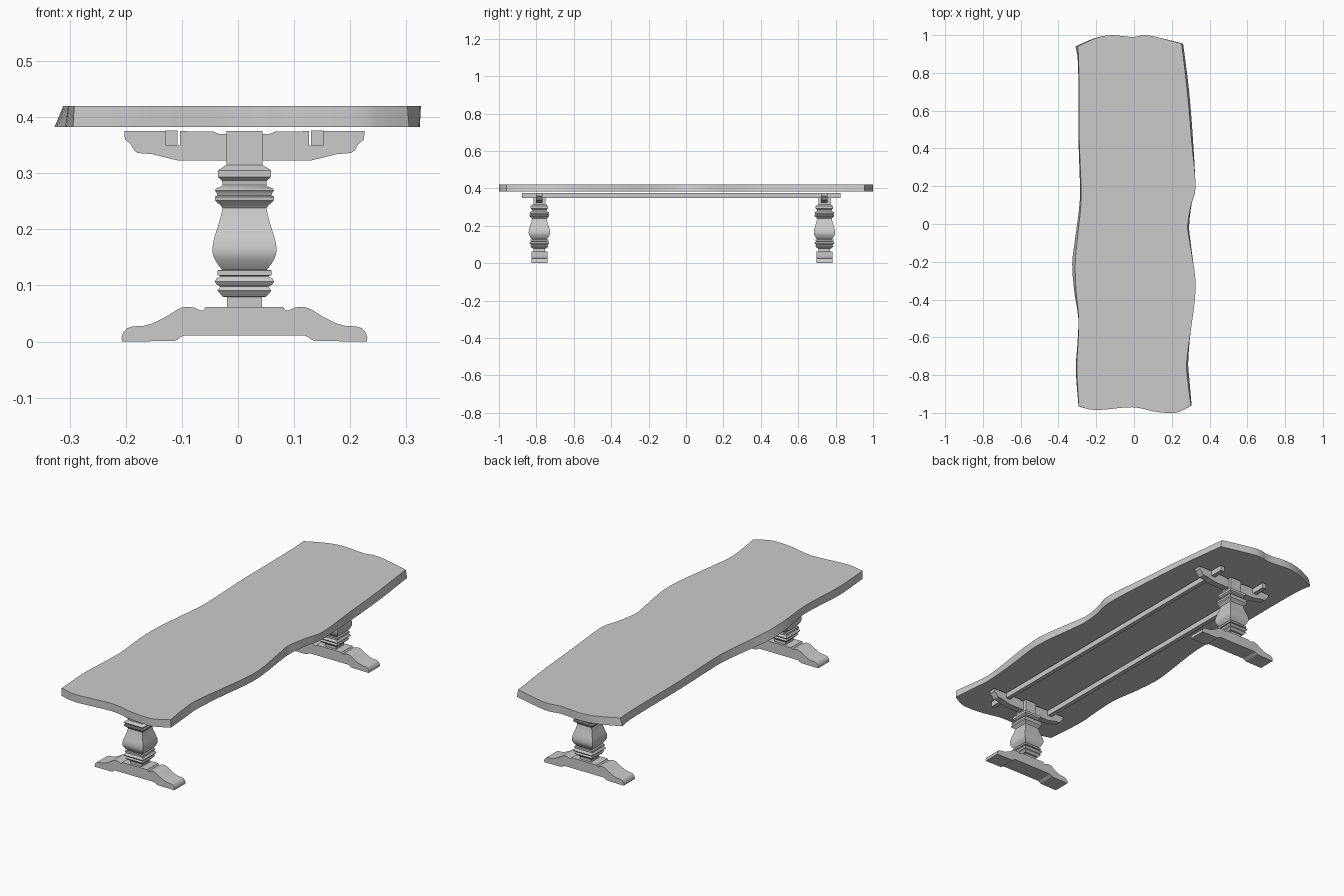
import bpy, bmesh

CX = 0.0115                # centre line of the trestles
TRESTLES = (-0.784, 0.74)  # y position of each trestle


def finish(bm, name, angle=None):
    bmesh.ops.recalc_face_normals(bm, faces=bm.faces)
    me = bpy.data.meshes.new(name)
    bm.to_mesh(me)
    bm.free()
    ob = bpy.data.objects.new(name, me)
    bpy.context.collection.objects.link(ob)
    if angle:
        bpy.ops.object.select_all(action='DESELECT')
        ob.select_set(True)
        bpy.context.view_layer.objects.active = ob
        bpy.ops.object.shade_smooth_by_angle(angle=angle)
    return ob


def loft(name, rings, angle=None):
    """Skin a stack of closed rings and cap both ends."""
    bm = bmesh.new()
    vs = [[bm.verts.new(p) for p in r] for r in rings]
    n = len(vs[0])
    for a, b in zip(vs, vs[1:]):
        for i in range(n):
            j = (i + 1) % n
            bm.faces.new((a[i], a[j], b[j], b[i]))
    bm.faces.new(vs[0])
    bm.faces.new(vs[-1])
    return finish(bm, name, angle)


def spline(pts, steps):
    """Catmull-Rom through pts, without the last point."""
    out = []
    for i in range(len(pts) - 1):
        p0, p1, p2 = pts[max(i - 1, 0)], pts[i], pts[i + 1]
        p3 = pts[min(i + 2, len(pts) - 1)]
        for s in range(steps):
            t = s / steps
            out.append(tuple(0.5 * (2 * b + (c - a) * t + (2 * a - 5 * b + 4 * c - d) * t * t
                                    + (3 * b - a - 3 * c + d) * t ** 3)
                             for a, b, c, d in zip(p0, p1, p2, p3)))
    return out


def slab(name, half, y, thick):
    """Mirror a half profile (x offset, z) about the centre line and give it thickness in y."""
    prof = half + [(-x, z) for x, z in reversed(half)]
    loft(name, [[(CX + x, y + s * thick / 2, z) for x, z in prof] for s in (-1, 1)], 0.5)


# Wavy table top: (x, y, shift of the upper edge in x) for each side
left = [(-.31, .94, .012), (-.297, .86, .004), (-.294, .66, .003), (-.294, .45, .004),
        (-.286, .19, .006), (-.291, .08, .008), (-.312, -.08, .012), (-.327, -.21, .016),
        (-.317, -.35, .01), (-.295, -.5, .002), (-.3, -.64, .003), (-.308, -.77, .005),
        (-.294, -.965, .002)]
front = [(-.294, -.965, .002), (-.2, -.985, 0), (-.01, -.97, 0), (.11, -.993, 0),
         (.22, -1, 0), (.305, -.96, -.003)]
right = [(.305, -.96, -.003), (.294, -.83, -.01), (.287, -.73, -.008), (.3, -.56, .001),
         (.32, -.4, .002), (.322, -.28, .002), (.3, -.1, -.004), (.292, -.01, -.008),
         (.304, .1, -.002), (.324, .2, .002), (.312, .45, -.008), (.291, .71, -.01),
         (.26, .955, -.008)]
back = [(.26, .955, -.008), (.14, .985, 0), (.06, 1, 0), (-.01, .99, 0), (-.12, 1, 0),
        (-.21, .983, .006), (-.31, .94, .012)]
edge = [p for side in (left, front, right, back) for p in spline(side, 4)]
edge = [(x, max(-1, min(1, y)), d) for x, y, d in edge]
loft("table_top", [[(x, y, .382) for x, y, d in edge],
                   [(x + d, y, .42) for x, y, d in edge]], 0.5)

# Half widths and heights of the square-section baluster
lower = [(.031, .055), (.031, .079), (.039, .08), (.048, .091), (.043, .098), (.05, .102),
         (.053, .107), (.05, .112), (.043, .116), (.043, .117), (.048, .118), (.048, .127),
         (.040, .128)]
belly = [(.040, .128), (.049, .14), (.0555, .153), (.057, .165), (.055, .18), (.049, .2),
         (.043, .22), (.039, .238)]
upper = [(.039, .238), (.043, .243), (.052, .251), (.053, .258), (.048, .26), (.05, .266),
         (.053, .269), (.05, .273), (.042, .276), (.039, .279), (.040, .287), (.047, .293),
         (.047, .305), (.043, .308), (.032, .315), (.032, .375)]
profile = lower[:-1] + spline(belly, 3) + upper

# Half profiles of foot and bracket
foot = [(0, .011), (.106, .011), (.112, .009), (.12, .003), (.126, .001), (.218, 0), (.219, .008),
        (.216, .016), (.209, .024), (.199, .027), (.18, .028), (.165, .032), (.15, .039),
        (.135, .047), (.12, .057), (.11, .061), (.1, .062), (.088, .06), (.08, .056),
        (.074, .055), (.071, .058), (.069, .062), (0, .062)]
bracket = [(0, .323), (.12, .323), (.145, .329), (.165, .334), (.19, .336), (.196, .34),
           (.203, .352), (.213, .36), (.214, .375), (.141, .375), (.141, .349),
           (.115, .349), (.115, .375), (.055, .374), (.045, .37), (0, .37)]

for label, y in zip(("front", "back"), TRESTLES):
    loft(label + "_baluster",
         [[(CX + sx * r, y + sy * r, z) for sx, sy in ((-1, -1), (1, -1), (1, 1), (-1, 1))]
          for r, z in profile], 0.6)
    slab(label + "_foot", foot[1:-1], y, .086)
    slab(label + "_bracket", bracket[1:-1], y, .034)

# Long stretchers resting in the bracket notches
for label, s in (("left", -1), ("right", 1)):
    x = CX + s * .13
    loft(label + "_stretcher",
         [[(x - .011, y, .349), (x + .011, y, .349), (x + .011, y, .376), (x - .011, y, .376)]
          for y in (-.878, .827)])
